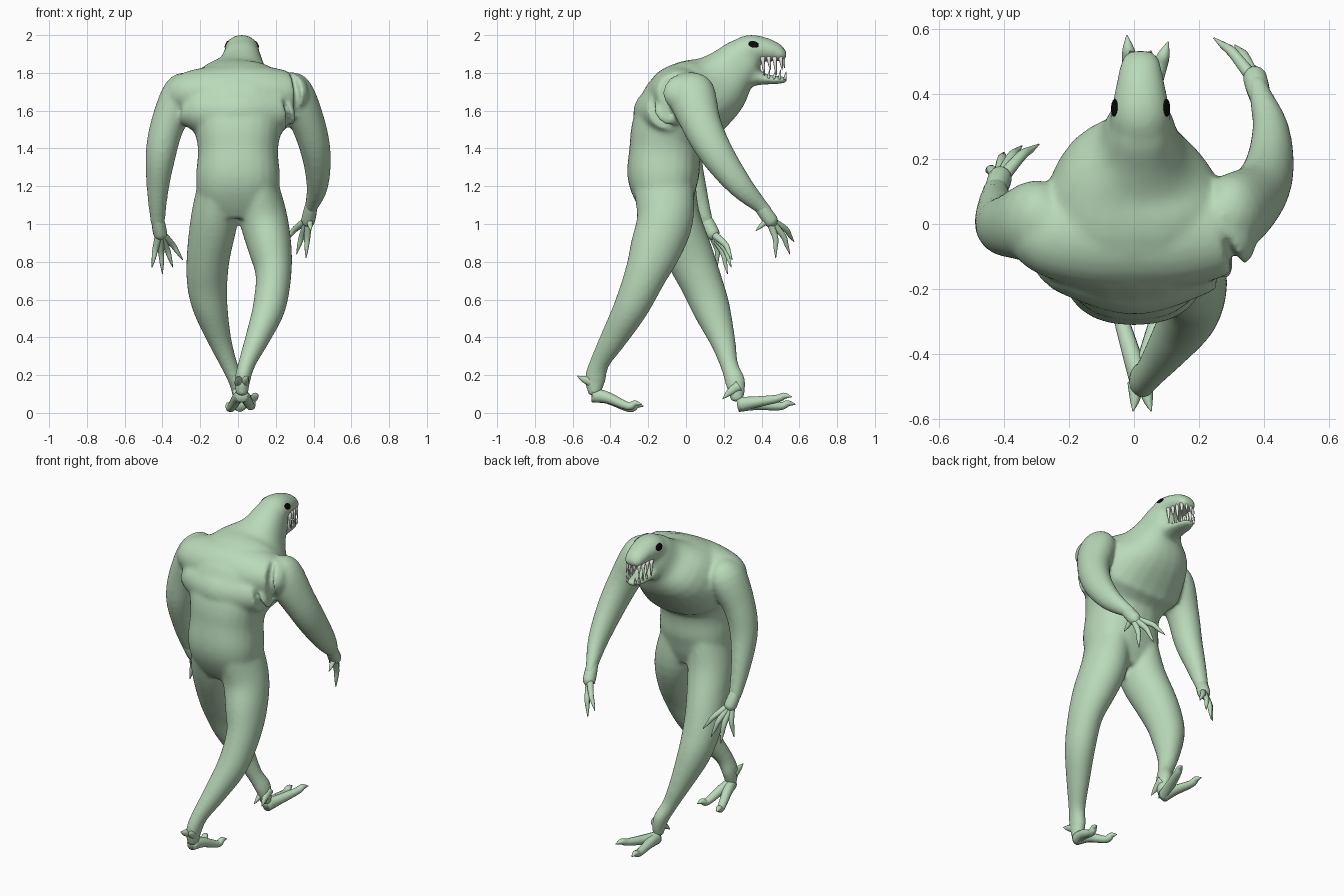
import bpy, bmesh, math
from mathutils import Vector
from mathutils.bvhtree import BVHTree


def material(name, rgb):
    m = bpy.data.materials.new(name)
    m.diffuse_color = (*rgb, 1)
    return m


SKIN = material("pale green skin", (0.49, 0.70, 0.49))
TOOTH = material("ivory teeth", (0.80, 0.80, 0.76))
BLACK = material("black eyes", (0.003, 0.003, 0.003))


def spline(pts, sub):
    """Catmull-Rom through rows of numbers."""
    P = [Vector(p) for p in pts]
    P = [P[0] * 2 - P[1]] + P + [P[-1] * 2 - P[-2]]
    out = []
    for i in range(1, len(P) - 2):
        a, b, c, d = P[i - 1:i + 3]
        for k in range(sub):
            t = k / sub
            out.append(0.5 * (2 * b + (c - a) * t + (2 * a - 5 * b + 4 * c - d) * t * t
                              + (3 * b - a - 3 * c + d) * t ** 3))
    return out + [P[-2]]


def tube(bm, pts, seg=24, sub=4, power=1.0):
    """Loft of rounded rings; a row is x, y, z, radius across, radius in depth."""
    rows = spline(pts, sub)
    cen = [Vector(r[:3]) for r in rows]
    rings = []
    for i, r in enumerate(rows):
        t = (cen[min(i + 1, len(cen) - 1)] - cen[max(i - 1, 0)]).normalized()
        u = Vector((0, 1, 0)) if abs(t.x) > .95 else Vector((1, 0, 0))
        u = (u - t * u.dot(t)).normalized()
        v = t.cross(u)
        ru, rv = max(r[3], 0.002), max(r[4], 0.002)
        ring = []
        for k in range(seg):
            c, s = math.cos(2 * math.pi * k / seg), math.sin(2 * math.pi * k / seg)
            c, s = math.copysign(abs(c) ** power, c), math.copysign(abs(s) ** power, s)
            ring.append(bm.verts.new(cen[i] + u * ru * c + v * rv * s))
        rings.append(ring)
    for a, b in zip(rings, rings[1:]):
        for k in range(seg):
            n = (k + 1) % seg
            bm.faces.new((a[k], a[n], b[n], b[k]))
    bm.faces.new(rings[0][::-1])
    bm.faces.new(rings[-1])


def finish(bm, name, mat):
    bmesh.ops.recalc_face_normals(bm, faces=bm.faces)
    me = bpy.data.meshes.new(name)
    bm.to_mesh(me)
    bm.free()
    me.materials.append(mat)
    me.polygons.foreach_set("use_smooth", [True] * len(me.polygons))
    ob = bpy.data.objects.new(name, me)
    bpy.context.collection.objects.link(ob)
    return ob


# Body: overlapping lofts fused into one smooth skin
bm = bmesh.new()
torso = [(0, -.10, 1.04, .12, .11), (0, -.11, 1.13, .205, .155), (0, -.12, 1.25, .222, .19),
         (0, -.11, 1.39, .212, .19), (0, -.085, 1.50, .235, .205), (0, 0, 1.62, .295, .235),
         (0, .15, 1.72, .24, .19), (.015, .24, 1.81, .135, .14), (.02, .31, 1.88, .10, .115),
         (.02, .35, 1.91, .08, .08)]
# Shoulder girdle and upper back, lying across the body
girdle = [(-.33, .01, 1.70, .09, .08), (-.27, -.02, 1.695, .135, .115), (-.15, -.03, 1.69, .165, .145),
          (0, -.03, 1.69, .175, .155), (.15, -.03, 1.69, .165, .145), (.27, -.02, 1.695, .135, .115),
          (.33, .01, 1.70, .09, .08)]
lats = [(-.27, -.07, 1.62, .085, .07), (-.2, -.09, 1.60, .13, .12), (0, -.10, 1.59, .18, .15),
        (.2, -.09, 1.60, .13, .12), (.27, -.07, 1.62, .085, .07)]
upper_jaw = [(.02, .28, 1.885, .095, .09), (.02, .34, 1.92, .092, .083), (.02, .41, 1.923, .079, .067),
             (.02, .47, 1.91, .067, .053), (.02, .505, 1.893, .058, .038), (.02, .527, 1.88, .043, .018)]
lower_jaw = [(.02, .27, 1.78, .09, .08), (.02, .35, 1.78, .077, .057), (.02, .41, 1.768, .063, .031),
             (.02, .48, 1.762, .053, .022), (.02, .537, 1.765, .032, .016)]
right_arm = [(.24, 0, 1.77, .05, .06), (.295, .025, 1.70, .10, .125), (.375, .085, 1.52, .09, .105),
             (.415, .17, 1.36, .077, .09), (.42, .29, 1.20, .057, .067), (.387, .40, 1.09, .035, .04),
             (.375, .44, 1.05, .032, .034)]
left_arm = [(-.24, 0, 1.77, .05, .06), (-.295, .01, 1.70, .10, .125), (-.375, -.005, 1.52, .09, .10),
            (-.41, .0, 1.36, .08, .085), (-.425, .05, 1.18, .058, .062), (-.425, .105, 1.02, .04, .038),
            (-.42, .12, .99, .035, .033)]
right_leg = [(.10, -.12, 1.22, .11, .16), (.135, -.11, 1.03, .127, .15), (.17, -.16, .87, .115, .137),
             (.188, -.215, .73, .095, .112), (.165, -.29, .56, .087, .093), (.105, -.38, .40, .066, .072),
             (.05, -.455, .27, .047, .053), (.025, -.48, .18, .042, .056), (.02, -.485, .09, .032, .032)]
left_leg = [(-.10, -.11, 1.22, .11, .16), (-.125, -.065, 1.03, .125, .142), (-.157, .02, .83, .115, .128),
            (-.163, .085, .68, .107, .112), (-.145, .135, .55, .092, .10), (-.095, .195, .38, .062, .068),
            (-.045, .23, .25, .045, .048), (-.005, .262, .16, .042, .054), (.01, .27, .06, .032, .032)]
tube(bm, torso, power=.85)
for part in (girdle, lats, upper_jaw, lower_jaw, right_arm, left_arm, right_leg, left_leg):
    tube(bm, part)
body = finish(bm, "body", SKIN)
rm = body.modifiers.new("fuse", 'REMESH')
rm.mode, rm.voxel_size = 'VOXEL', 0.011
sm = body.modifiers.new("soften", 'SMOOTH')
sm.factor, sm.iterations = 0.5, 14
fused = bpy.data.meshes.new_from_object(body.evaluated_get(bpy.context.evaluated_depsgraph_get()))
body.modifiers.clear()
body.data = fused
fused.materials.clear()
fused.materials.append(SKIN)
fused.polygons.foreach_set("use_smooth", [True] * len(fused.polygons))


# Hands: a palm and four clawed fingers
def hand(name, wrist, palm, tips):
    bm = bmesh.new()
    w, p = Vector(wrist), Vector(palm)
    tube(bm, [(*(w - (p - w) * .3), .03, .03), (*w, .034, .036), (*w.lerp(p, .6), .037, .039),
              (*p, .034, .036), (*(p + (p - w) * .25), .015, .015)], 14)
    for tip in tips:
        e = Vector(tip)
        root = w.lerp(p, .75) + (e - p) * .1
        bend = root.lerp(e, .5) + Vector((0, .014, .012))
        tube(bm, [(*root, .021, .021), (*bend, .016, .016),
                  (*bend.lerp(e, .5), .011, .011), (*e, .002, .002)], 10)
    finish(bm, name, SKIN)


hand("right_hand", (.385, .40, 1.085), (.37, .455, 1.01),
     [(.245, .572, .905), (.31, .55, .84), (.36, .475, .82), (.385, .37, .965)])
hand("left_hand", (-.425, .105, 1.02), (-.41, .145, .94),
     [(-.292, .245, .81), (-.345, .24, .77), (-.40, .22, .735), (-.455, .165, .77)])


# Feet: two long toes with claws and heel spurs
def foot(name, heel, tips, spur, drop):
    bm = bmesh.new()
    h = Vector(heel)
    for tip in tips:
        e = Vector(tip)
        a, b, c = h.lerp(e, .3), h.lerp(e, .72), h.lerp(e, .86)
        b.z, c.z = e.z - .01, e.z + .005
        tube(bm, [(*h, .032, .04), (*a, .029, .03), (*b, .023, .021),
                  (*c, .018, .017), (*e, .002, .002)], 12)
    s = Vector(spur)
    for dx in (-.028, .028):
        root = h + Vector((dx * .5, .0, drop))
        m = root.lerp(s, .55) + Vector((dx * .5, -.005, 0))
        tube(bm, [(*root, .026, .03), (*m, .015, .018), (s.x + dx, s.y, s.z, .002, .002)], 10)
    finish(bm, name, SKIN)


foot("front_foot", (.01, .28, .045), [(-.022, .58, .045), (.105, .56, .085)], (.005, .195, .075), .10)
foot("back_foot", (.02, -.49, .095), [(-.06, -.225, .035), (.085, -.235, .045)], (.025, -.575, .195), .065)


# Teeth: cones along both jaws
def tooth(bm, base, tip, r):
    b, t = Vector(base), Vector(tip)
    tube(bm, [(*b, r, r), (*b.lerp(t, .6), r * .6, r * .6), (*t, .001, .001)], 8, 2)


bm = bmesh.new()
for s in (-1, 1):
    for i in range(4):
        f = i / 3
        x, y = .02 + s * (.06 - .02 * f), .405 + .095 * f
        tooth(bm, (x, y, 1.885), (x + s * .004, y + .01, 1.785 + .03 * (i % 2)), .012)
        x, y = .02 + s * (.045 - .017 * f), .435 + .088 * f
        tooth(bm, (x, y, 1.765), (x + s * .004, y + .008, 1.818 - .01 * (i % 2)), .009)
    tooth(bm, (.02 + s * .016, .515, 1.885), (.02 + s * .016, .522, 1.825), .010)
finish(bm, "teeth", TOOTH)

# Eyes: thin ovals laid on the head surface
tree = BVHTree.FromPolygons([v.co for v in fused.vertices], [p.vertices for p in fused.polygons])
for s, side in ((-1, "left"), (1, "right")):
    loc, nor, *_ = tree.find_nearest(Vector((.02 + s * .10, .36, 1.96)))
    bm = bmesh.new()
    bmesh.ops.create_uvsphere(bm, u_segments=24, v_segments=12, radius=1)
    along = Vector((0, 1, -.25))
    along = (along - nor * along.dot(nor)).normalized()
    across = nor.cross(along)
    for v in bm.verts:
        x, y, z = v.co
        v.co = loc + along * x * .028 + across * y * .020 + nor * z * .005
    finish(bm, side + "_eye", BLACK)
